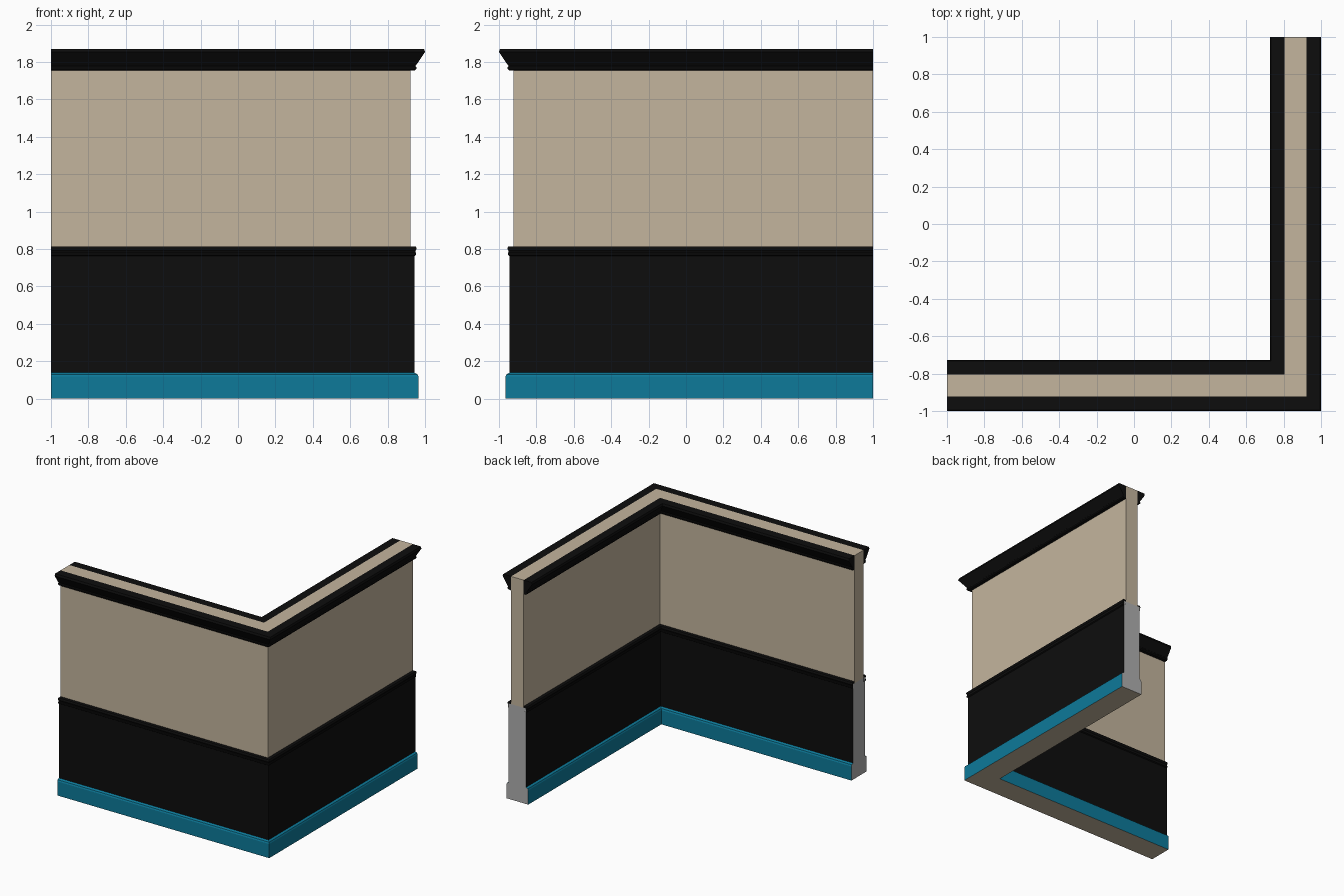
import bpy, bmesh

if "Cube" in bpy.data.objects:
    bpy.data.objects.remove(bpy.data.objects["Cube"])

C = 0.8635  # centreline distance of both wall legs


def material(name, rgb):
    m = bpy.data.materials.new(name)
    m.diffuse_color = (*rgb, 1)
    m.use_nodes = True
    m.node_tree.nodes["Principled BSDF"].inputs["Base Color"].default_value = m.diffuse_color
    return m


BEIGE = material("beige_paint", (0.55, 0.46, 0.34))
BLACK = material("black_trim", (0.004, 0.004, 0.004))
TEAL = material("teal_base", (0.004, 0.195, 0.323))
GREY = material("grey_core", (0.43, 0.43, 0.43))


def sweep(name, profile, side, cap):
    """Sweep a closed (offset, z) profile round the mitred corner.
    side: one material, or a function of the segment's mean offset and z."""
    mats = [BEIGE, BLACK, TEAL, GREY]
    bm = bmesh.new()
    rings = []
    for place in (lambda r: (-1, -r), lambda r: (r, -r), lambda r: (r, 1)):
        rings.append([bm.verts.new((*place(C + d), z)) for d, z in profile])
    n = len(profile)
    for a, b in zip(rings, rings[1:]):
        for i in range(n):
            j = (i + 1) % n
            f = bm.faces.new((a[i], a[j], b[j], b[i]))
            m = side(profile[i][1], profile[j][1]) if callable(side) else side
            f.material_index = mats.index(m)
    for ring in (rings[0], rings[-1]):
        bm.faces.new(ring).material_index = mats.index(cap)
    bmesh.ops.recalc_face_normals(bm, faces=bm.faces)
    me = bpy.data.meshes.new(name)
    bm.to_mesh(me)
    bm.free()
    for m in mats:
        me.materials.append(m)
    ob = bpy.data.objects.new(name, me)
    bpy.context.collection.objects.link(ob)
    return ob


def lower_side(z1, z2):
    if z1 == z2 == 0:
        return BEIGE
    return TEAL if max(z1, z2) < 0.15 else BLACK


# lower wall: baseboard with chamfered top and dark wainscot
half = [(0.101, 0), (0.101, 0.118), (0.096, 0.13), (0.08, 0.139), (0.08, 0.8)]
sweep("lower_wall", half + [(-d, z) for d, z in reversed(half)], lower_side, GREY)

# upper wall panel
w = 0.0585
sweep("upper_wall", [(w, 0.8), (w, 1.87), (-w, 1.87), (-w, 0.8)], BEIGE, BEIGE)

# chair rail and crown moulding on both faces
rail = [(w, 0.813), (0.087, 0.813), (0.091, 0.805), (0.09, 0.797), (0.085, 0.79),
        (0.085, 0.782), (0.089, 0.779), (0.089, 0.768), (0.08, 0.762), (w, 0.762)]
crown = [(w, 1.87), (0.131, 1.87), (0.1365, 1.853), (0.085, 1.777), (0.09, 1.772),
         (0.09, 1.763), (0.083, 1.755), (w, 1.753)]
for label, s in (("outer", 1), ("inner", -1)):
    sweep(label + "_chair_rail", [(s * d, z) for d, z in rail], BLACK, BLACK)
    sweep(label + "_crown", [(s * d, z) for d, z in crown], BLACK, BLACK)
